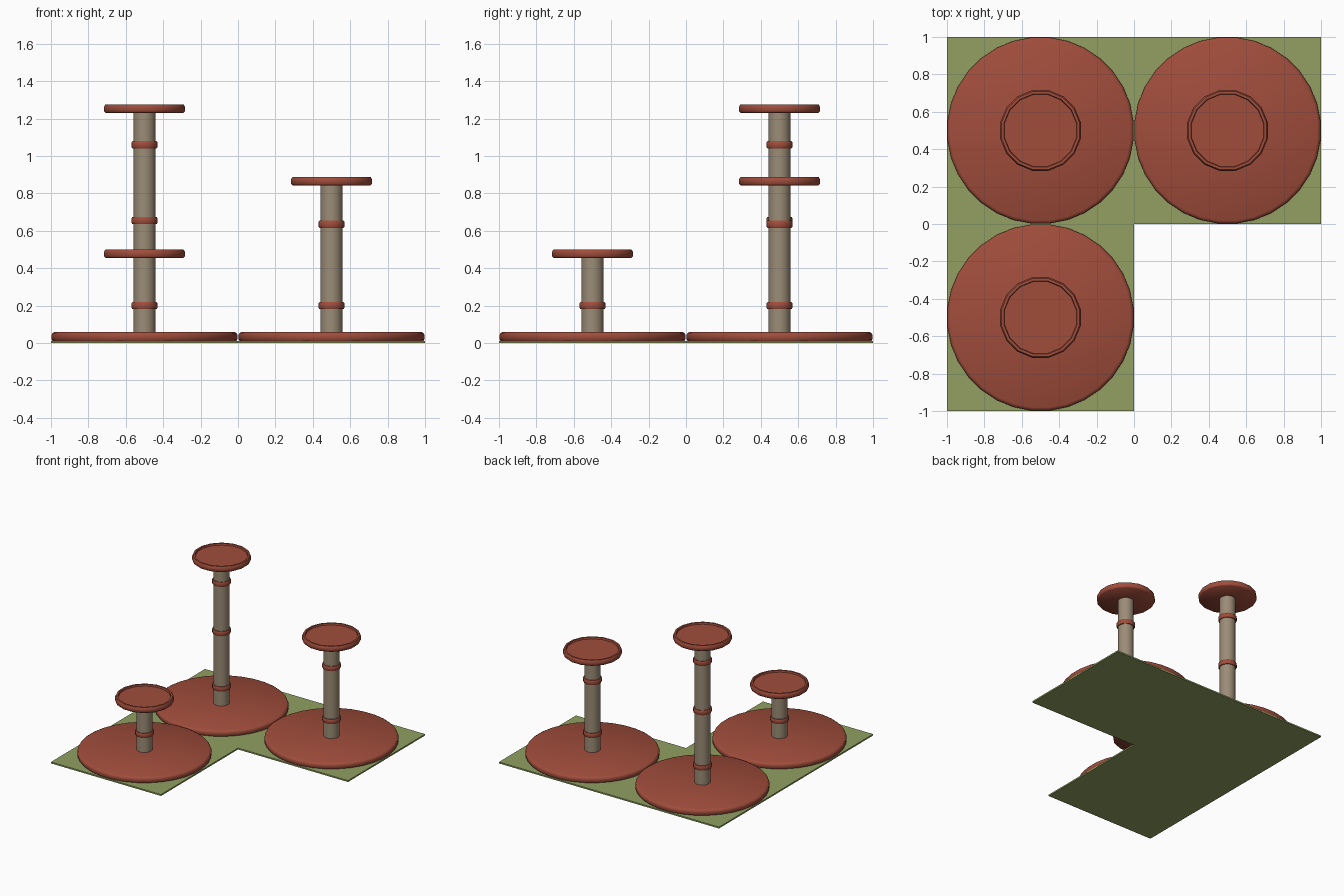
import bpy, bmesh, math

if "Cube" in bpy.data.objects:
    bpy.data.objects.remove(bpy.data.objects["Cube"])


def material(name, rgb):
    m = bpy.data.materials.new(name)
    m.diffuse_color = (*rgb, 1)
    m.use_nodes = True
    m.node_tree.nodes["Principled BSDF"].inputs["Base Color"].default_value = m.diffuse_color
    return m


RED = material("brick red", (0.352, 0.074, 0.044))
GREEN = material("moss green", (0.287, 0.352, 0.122))
TAN = material("rope tan", (0.328, 0.262, 0.181))


def finish(bm, name, mat, loc=(0, 0, 0), smooth=True):
    bmesh.ops.recalc_face_normals(bm, faces=bm.faces[:])
    me = bpy.data.meshes.new(name)
    bm.to_mesh(me)
    bm.free()
    me.materials.append(mat)
    ob = bpy.data.objects.new(name, me)
    ob.location = loc
    bpy.context.collection.objects.link(ob)
    if smooth:
        bpy.ops.object.select_all(action='DESELECT')
        ob.select_set(True)
        bpy.context.view_layer.objects.active = ob
        bpy.ops.object.shade_smooth_by_angle(angle=math.radians(50))
    return ob


def turned(name, profile, sides, mat, loc):
    """Spin a (radius, z) profile and cap both ends."""
    bm = bmesh.new()
    rings = []
    for r, z in profile:
        angles = [2 * math.pi * (i + 0.5) / sides for i in range(sides)]
        rings.append([bm.verts.new((r * math.cos(a), r * math.sin(a), z)) for a in angles])
    for lo, hi in zip(rings, rings[1:]):
        for i in range(sides):
            j = (i + 1) % sides
            bm.faces.new((lo[i], lo[j], hi[j], hi[i]))
    bm.faces.new(rings[0])
    bm.faces.new(rings[-1])
    return finish(bm, name, mat, loc)


# L-shaped floor mat
bm = bmesh.new()
outline = [(-1, -1), (0, -1), (0, 0), (1, 0), (1, 1), (-1, 1)]
floor = bm.faces.new([bm.verts.new((x, y, 0)) for x, y in outline])
ext = bmesh.ops.extrude_face_region(bm, geom=[floor])
bmesh.ops.translate(bm, vec=(0, 0, 0.012),
                    verts=[v for v in ext["geom"] if isinstance(v, bmesh.types.BMVert)])
finish(bm, "floor_mat", GREEN, smooth=False)

BASE = [(0.49, 0.008), (0.5, 0.02), (0.5, 0.042), (0.495, 0.053), (0.482, 0.06)]
RING = [(0.058, -0.019), (0.066, -0.019), (0.07, -0.013),
        (0.07, 0.013), (0.066, 0.019), (0.058, 0.019)]
DISH = [(0.212, 0), (0.22, 0.008), (0.22, 0.033), (0.213, 0.045),
        (0.199, 0.045), (0.196, 0.032)]

# Three stands: position, underside of dish, ring heights
stands = {
    "tall": (-0.5, 0.5, 1.231, (0.2, 0.655, 1.06)),
    "middle": (0.5, 0.5, 0.843, (0.2, 0.635)),
    "short": (-0.5, -0.5, 0.455, (0.2,)),
}
for name, (x, y, top, bands) in stands.items():
    turned(name + "_base_disc", BASE, 32, RED, (x, y, 0))
    turned(name + "_post", [(0.06, 0.05), (0.06, top + 0.01)], 16, TAN, (x, y, 0))
    for n, z in enumerate(bands, 1):
        turned(f"{name}_post_ring_{n}", RING, 16, RED, (x, y, z))
    turned(name + "_dish", DISH, 16, RED, (x, y, top))
